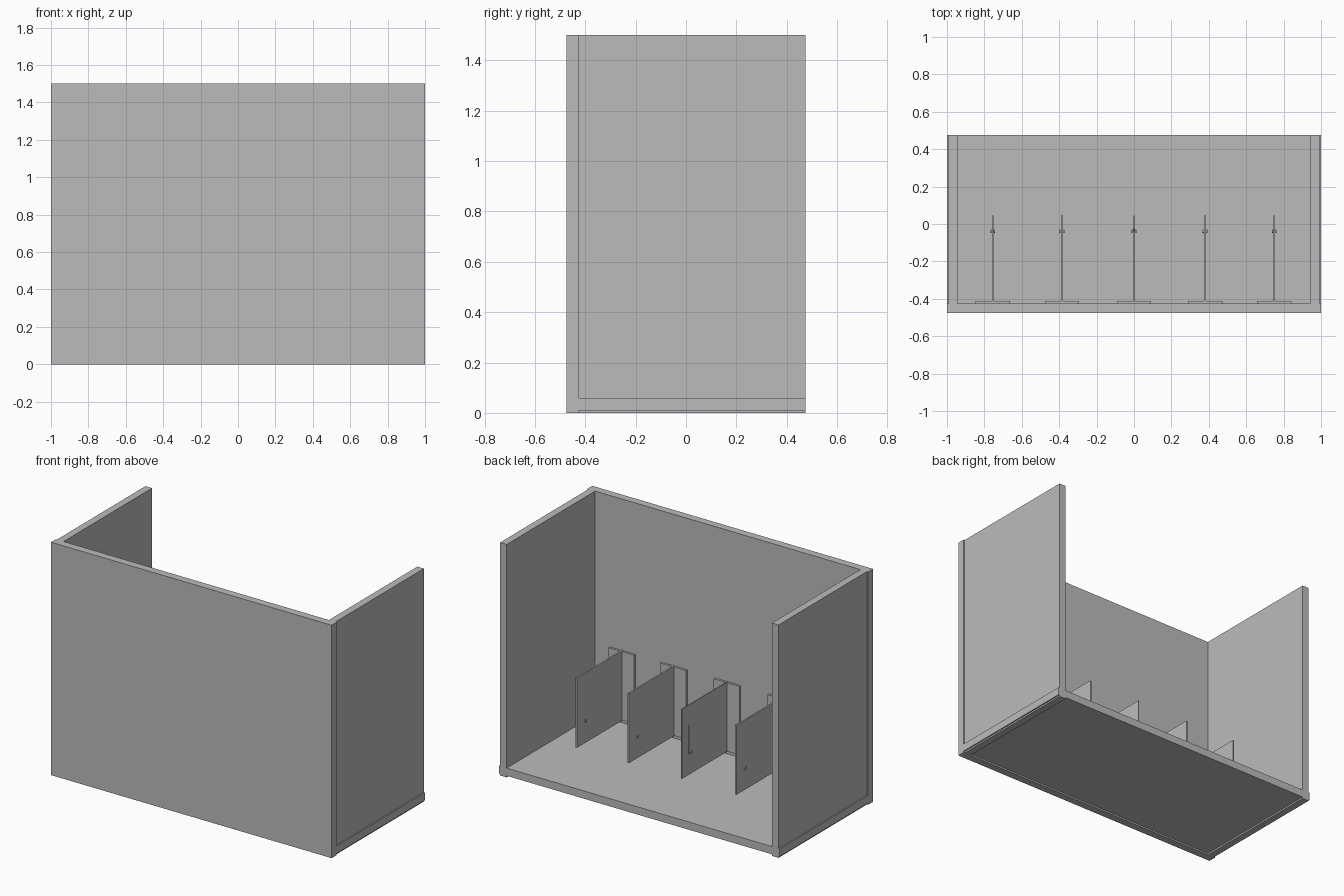
import bpy
import math

cube = bpy.data.objects.get("Cube")
if cube:
    bpy.data.objects.remove(cube, do_unlink=True)

GREY = bpy.data.materials.new("plain grey")
GREY.use_nodes = True
GREY.diffuse_color = (0.5, 0.5, 0.5, 1)
GREY.node_tree.nodes["Principled BSDF"].inputs["Base Color"].default_value = (0.5, 0.5, 0.5, 1)


def box(name, x, y, z):
    """Box from (min, max) ranges on each axis."""
    lo, hi = zip(x, y, z)
    verts = [(a, b, c) for a in x for b in y for c in z]
    faces = [(0, 1, 3, 2), (4, 6, 7, 5), (0, 4, 5, 1),
             (2, 3, 7, 6), (0, 2, 6, 4), (1, 5, 7, 3)]
    mesh = bpy.data.meshes.new(name)
    mesh.from_pydata(verts, [], faces)
    mesh.materials.append(GREY)
    obj = bpy.data.objects.new(name, mesh)
    bpy.context.collection.objects.link(obj)
    return obj


def knob(name, x, y, z, radius, length):
    """Short cylinder lying along x."""
    bpy.ops.mesh.primitive_cylinder_add(vertices=16, radius=radius, depth=length,
                                        location=(x, y, z),
                                        rotation=(0, math.pi / 2, 0))
    obj = bpy.context.object
    obj.name = name
    obj.data.materials.append(GREY)
    bpy.ops.object.shade_smooth_by_angle()


# Room shell
BACK, INNER, FRONT, TOP = 0.475, -0.425, -0.475, 1.5
box("front_wall", (-1, 1), (FRONT, INNER), (0, TOP))
box("floor", (-1, 1), (INNER, BACK), (0.01, 0.06))
box("left_wall", (0.945, 0.992), (INNER, BACK), (0, TOP))
box("right_wall", (-0.992, -0.945), (INNER, BACK), (0, TOP))

# Row of partitions, each with a wall plate, a through knob and an inner rod
for i, x in enumerate((-0.755, -0.385, 0.0, 0.38, 0.75), 1):
    half = 0.003 if x == 0 else 0.005
    box(f"partition_{i}", (x - half, x + half), (INNER, 0.045), (0.08, 0.528))
    box(f"wall_plate_{i}", (x - 0.092, x + 0.092), (INNER, -0.412), (0.083, 0.525))
    box(f"rod_{i}", (x - 0.0045, x + 0.0045), (-0.031, -0.023), (0.21, 0.40))
    knob(f"knob_stem_{i}", x, -0.038, 0.222, 0.005, 0.02)
    for side in (-1, 1):
        knob(f"knob_{i}_{'left' if side > 0 else 'right'}",
             x + side * 0.010, -0.038, 0.222, 0.009, 0.006)
